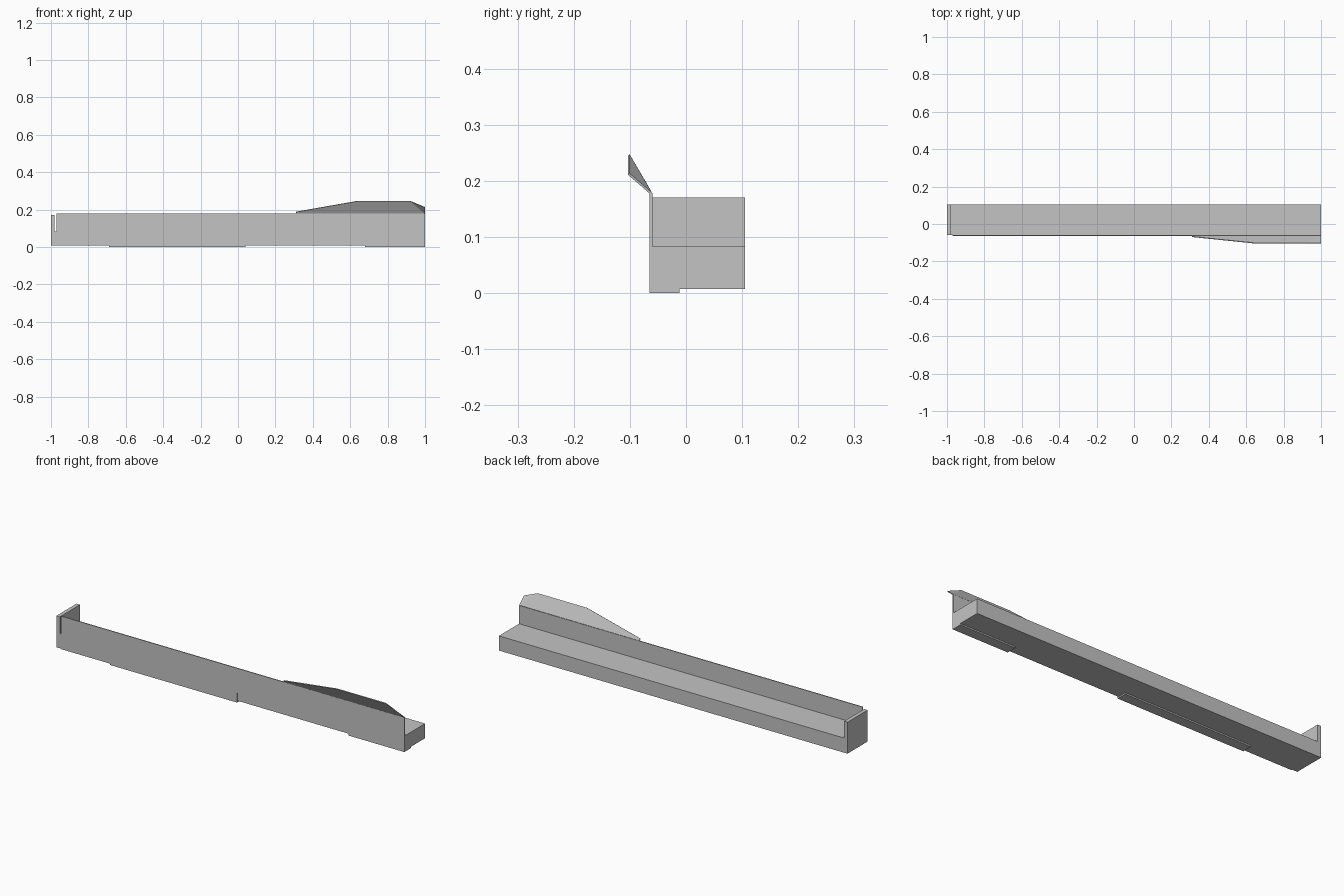
import bpy
import bmesh
from mathutils import Vector

cube = bpy.data.objects.get("Cube")
if cube:
    bpy.data.objects.remove(cube, do_unlink=True)

# Single sheet-metal grey
grey = bpy.data.materials.new("metal_grey")
grey.use_nodes = True
COLOUR = (0.55, 0.55, 0.55, 1)
grey.diffuse_color = COLOUR
grey.node_tree.nodes["Principled BSDF"].inputs["Base Color"].default_value = COLOUR


def finish(name, bm):
    bmesh.ops.recalc_face_normals(bm, faces=bm.faces[:])
    mesh = bpy.data.meshes.new(name)
    bm.to_mesh(mesh)
    bm.free()
    mesh.materials.append(grey)
    obj = bpy.data.objects.new(name, mesh)
    bpy.context.collection.objects.link(obj)
    return obj


def extrude_profile(name, profile, y0, y1):
    """Extrude an x-z outline from y0 to y1."""
    bm = bmesh.new()
    face = bm.faces.new([bm.verts.new((x, y0, z)) for x, z in profile])
    new = bmesh.ops.extrude_face_region(bm, geom=[face])["geom"]
    verts = [g for g in new if isinstance(g, bmesh.types.BMVert)]
    bmesh.ops.translate(bm, verts=verts, vec=Vector((0, y1 - y0, 0)))
    return finish(name, bm)


FRONT, INNER, BACK = -0.065, -0.06, 0.105
BASE, TOP = 0.007, 0.178

# Long body with the raised end plate, an L-shaped outline
extrude_profile("body_with_end_plate", [
    (-1, BASE), (1, BASE), (1, 0.083), (-0.98, 0.083),
    (-0.98, 0.17), (-1, 0.17)], INNER, BACK)

# Front sheet with a notched lower edge
extrude_profile("front_plate", [
    (-0.97, BASE), (-0.69, BASE), (-0.69, 0), (0.04, 0), (0.04, 0.05),
    (0.68, 0.05), (0.68, 0), (1, 0), (1, TOP), (-0.97, TOP)], FRONT, INNER)

# Folded tabs under the body
for name, x0, x1 in (("middle_tab", -0.69, 0.04), ("end_tab", 0.68, 1)):
    extrude_profile(name, [(x0, 0), (x1, 0), (x1, BASE), (x0, BASE)],
                    INNER, -0.012)

# Flared lip leaning out from the top of the front sheet
bm = bmesh.new()
fold, rim = -0.0625, -0.102
a, b, c, d, e, f = [bm.verts.new(p) for p in (
    (0.31, fold, TOP), (0.31, -0.068, 0.188), (0.64, rim, 0.246),
    (0.92, rim, 0.246), (1, rim, 0.212), (1, fold, TOP))]
bm.faces.new((a, b, c, d, f))
bm.faces.new((d, e, f))
lip = finish("flared_lip", bm)
solid = lip.modifiers.new("thickness", "SOLIDIFY")
solid.thickness = 0.004
solid.offset = 0
